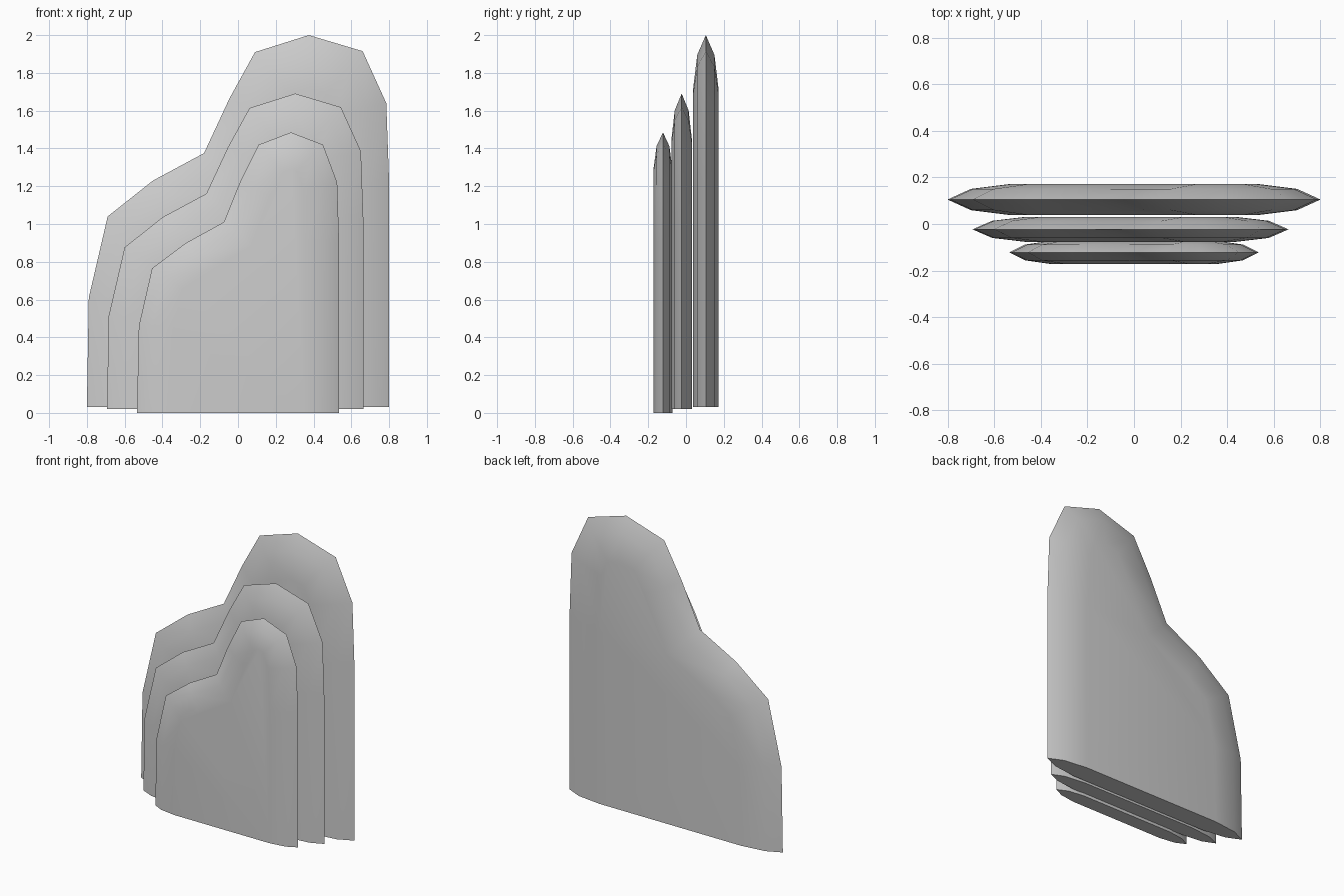
import bpy
import bmesh
from mathutils import Vector

cube = bpy.data.objects.get("Cube")
if cube:
    bpy.data.objects.remove(cube)

# Plain grey for every layer
GREY = (0.6, 0.6, 0.6, 1)
grey = bpy.data.materials.new("plain grey")
grey.use_nodes = True
grey.diffuse_color = GREY
grey.node_tree.nodes["Principled BSDF"].inputs["Base Color"].default_value = GREY

# Outlines (x, z), clockwise from the lower right-hand corner
LARGE = [(-.8, 0), (-.79, .58), (-.69, 1.01), (-.45, 1.2), (-.18, 1.345),
         (-.045, 1.635), (.09, 1.88), (.375, 1.97), (.66, 1.885),
         (.785, 1.61), (.8, 1.19), (.8, 0)]
SMALL = [(-.535, 0), (-.525, .46), (-.455, .765), (-.275, .9), (-.075, 1.01),
         (.01, 1.22), (.11, 1.42), (.28, 1.485), (.45, 1.42),
         (.525, 1.22), (.535, .9), (.535, 0)]


def inset(points, distance):
    """Move an open outline inward, keeping its ends on the base line."""
    result = []
    for i, p in enumerate(points):
        if i == 0 or i == len(points) - 1:
            side = 1 if i == 0 else -1
            result.append(p + Vector((side * distance, 0)))
            continue
        a = (p - points[i - 1]).normalized()
        b = (points[i + 1] - p).normalized()
        na, nb = Vector((a.y, -a.x)), Vector((b.y, -b.x))
        result.append(p + (na + nb) * distance / (1 + na.dot(nb)))
    return result


def layer(name, outline, y, half, base, rim, shoulder):
    """Slab with a knife-edged rim, softly swelling faces and a flat base."""
    outline = [Vector(p) for p in outline]
    bm = bmesh.new()

    def ring(distance, depth):
        return [bm.verts.new((p.x, y + depth, p.y + base))
                for p in inset(outline, distance)]

    tip = ring(0, 0)
    ends = {}
    for side in (-1, 1):
        loops = [tip, ring(rim, side * half * .68), ring(shoulder, side * half)]
        for outer, inner in zip(loops, loops[1:]):
            for i in range(len(outer) - 1):
                bm.faces.new((outer[i], outer[i + 1], inner[i + 1], inner[i]))
        bm.faces.new(loops[-1])
        ends[side] = [r[0] for r in loops[1:]] + [r[-1] for r in loops[:0:-1]]
    # Flat underside
    bm.faces.new([tip[0]] + ends[-1] + [tip[-1]] + ends[1][::-1])
    bmesh.ops.recalc_face_normals(bm, faces=bm.faces)

    mesh = bpy.data.meshes.new(name)
    bm.to_mesh(mesh)
    bm.free()
    mesh.materials.append(grey)
    obj = bpy.data.objects.new(name, mesh)
    bpy.context.collection.objects.link(obj)
    bpy.ops.object.select_all(action='DESELECT')
    obj.select_set(True)
    bpy.context.view_layer.objects.active = obj
    bpy.ops.object.shade_smooth_by_angle(angle=1.1)


MIDDLE = [(x * .848 - .015, z * .848) for x, z in LARGE]
layer("back_layer", LARGE, .105, .067, .03, .1, .27)
layer("middle_layer", MIDDLE, -.023, .054, .02, .085, .23)
layer("front_layer", SMALL, -.122, .05, 0, .068, .18)
